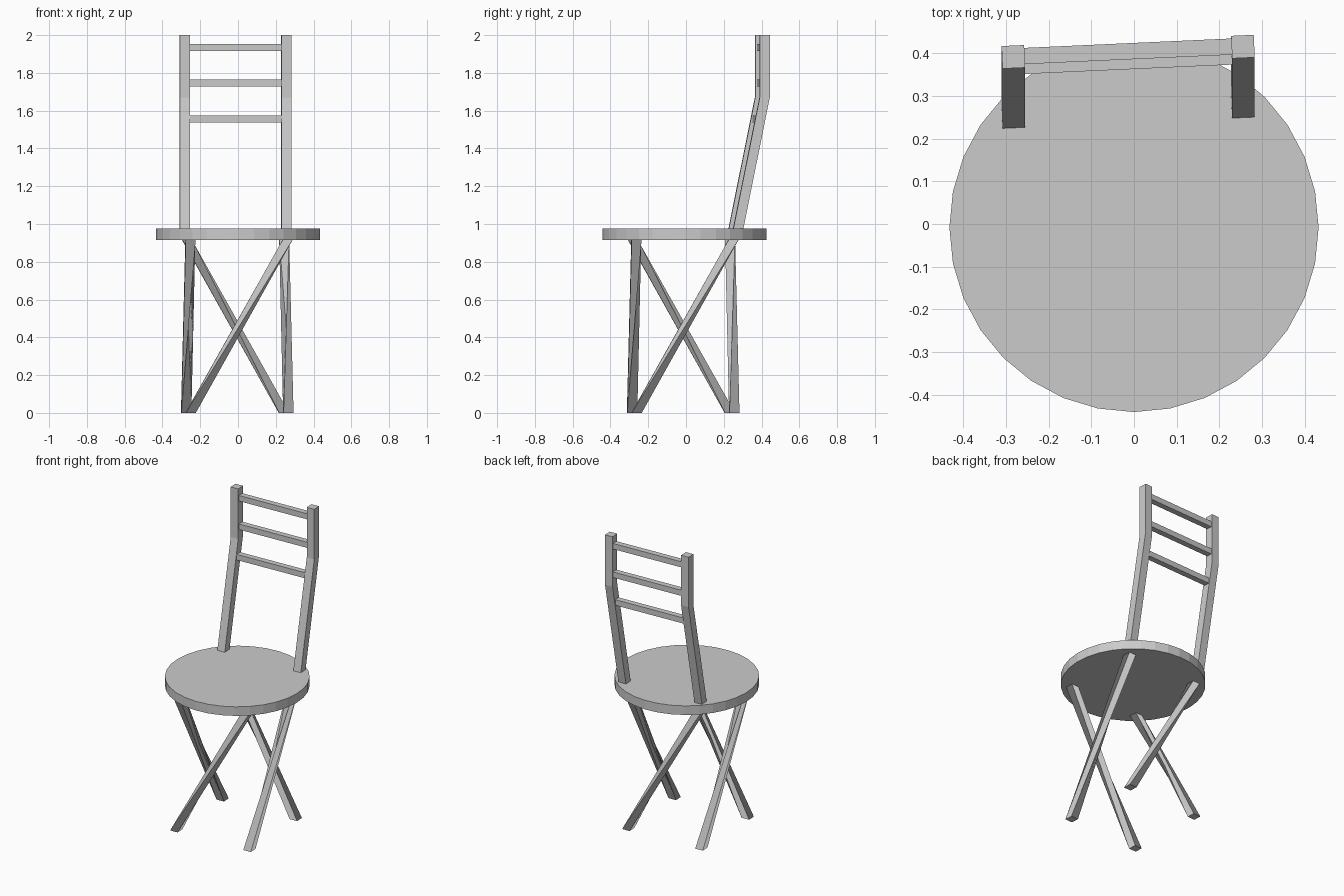
import bpy, bmesh, math
from mathutils import Vector, Matrix

if "Cube" in bpy.data.objects:
    bpy.data.objects.remove(bpy.data.objects["Cube"])

TILT = math.radians(2.6)          # frame is turned slightly relative to the seat
CX, CY = -0.004, -0.015           # centre of the leg frame
HALF = 0.259                      # half distance between leg centres
W = 0.0265                        # half thickness of legs and posts


def loft(name, rings):
    """Skin a list of equal-sized vertex rings and cap both ends."""
    bm = bmesh.new()
    loops = [[bm.verts.new(p) for p in ring] for ring in rings]
    for a, b in zip(loops, loops[1:]):
        n = len(a)
        for i in range(n):
            bm.faces.new((a[i], a[(i + 1) % n], b[(i + 1) % n], b[i]))
    bm.faces.new(loops[0][::-1])
    bm.faces.new(loops[-1])
    bmesh.ops.recalc_face_normals(bm, faces=bm.faces)
    mesh = bpy.data.meshes.new(name)
    bm.to_mesh(mesh)
    bm.free()
    obj = bpy.data.objects.new(name, mesh)
    bpy.context.collection.objects.link(obj)
    return obj


def square(x, y, z, turn, half=W):
    """Square ring around (x, y, z), turned about z."""
    rot = Matrix.Rotation(turn, 3, 'Z')
    return [Vector((x, y, z)) + rot @ Vector((sx * half, sy * half, 0))
            for sx, sy in ((-1, -1), (1, -1), (1, 1), (-1, 1))]


# Round seat
bpy.ops.mesh.primitive_cylinder_add(vertices=32, radius=0.433, depth=0.06,
                                    location=(0, -0.008, 0.945))
bpy.context.object.name = "seat"

# Legs: each top is swung a quarter turn round the frame centre
def corner(angle):
    r = HALF * math.sqrt(2)
    return CX + r * math.cos(angle), CY + r * math.sin(angle)

for i, name in enumerate(("front_left", "front_right", "back_right", "back_left")):
    a = math.radians(225 + 90 * i) + TILT
    b = a + math.pi / 2
    loft(name + "_leg", [square(*corner(a), 0, TILT),
                         square(*corner(b), 0.925, TILT + math.pi / 2)])

# Back posts: lean backwards, then straight up
LEAN = 0.14 / 0.695
for name, x, y in (("left_post", -0.283, 0.392), ("right_post", 0.2555, 0.416)):
    loft(name, [square(x, y - LEAN * (1.67 - 0.945), 0.945, TILT),
                square(x, y, 1.67, TILT),
                square(x, y, 2.0, TILT)])

# Back rails between the posts
for i, z in enumerate((1.555, 1.747, 1.935)):
    shift = -LEAN * max(0, 1.67 - z)
    bpy.ops.mesh.primitive_cube_add(size=1, location=(-0.0137, 0.405 + shift, z),
                                    rotation=(0, 0, TILT))
    rail = bpy.context.object
    rail.name = "back_rail_%d" % (i + 1)
    rail.scale = (0.51, 0.038, 0.037)
